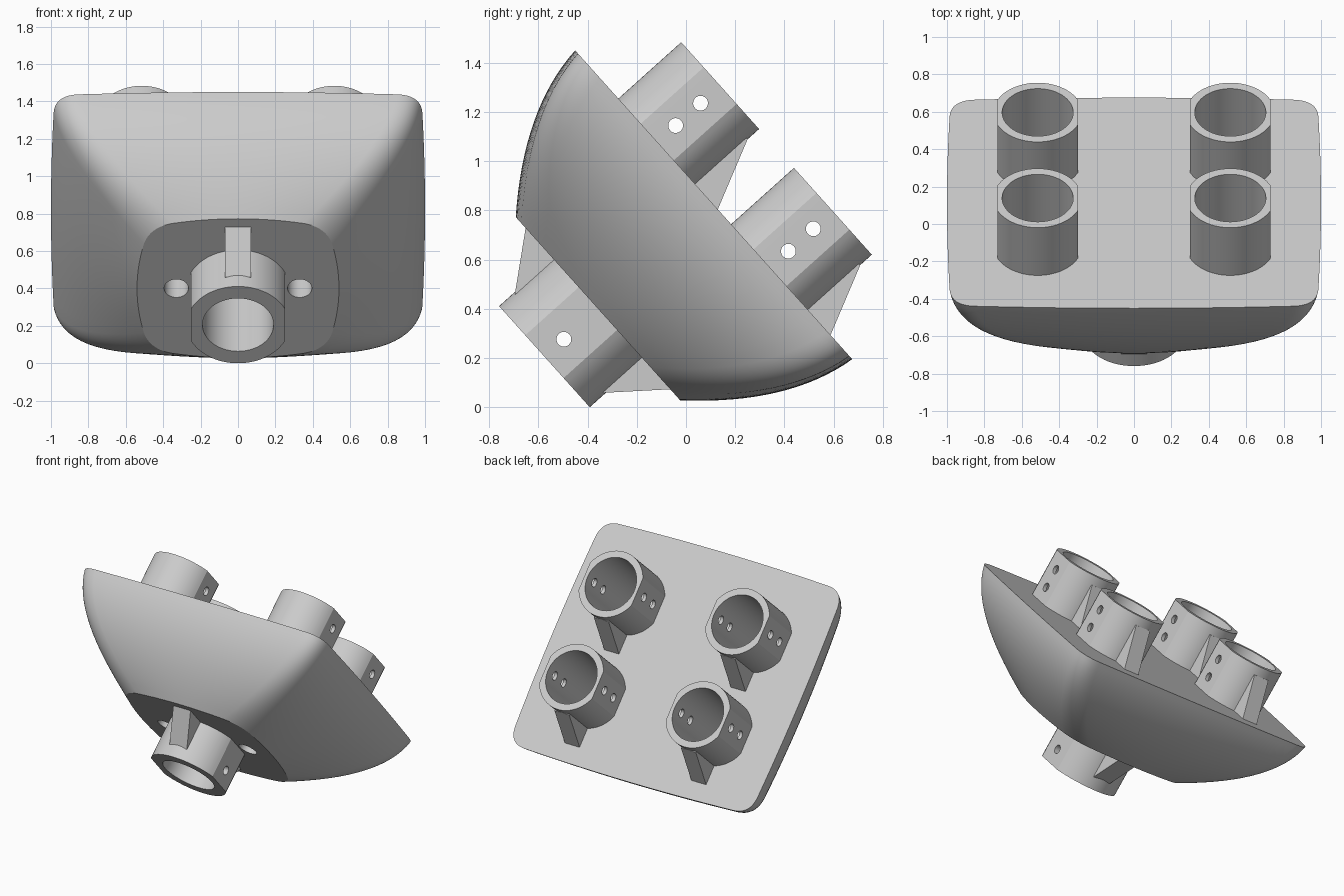
import bpy, bmesh, math
from mathutils import Matrix

cube = bpy.data.objects.get("Cube")
if cube:
    bpy.data.objects.remove(cube, do_unlink=True)

# Everything is modelled flat (plate on z = 0), then tilted by this frame
FRAME = Matrix.Translation((0, 0.1125, 0.8225)) @ Matrix.Rotation(math.radians(-48.1), 4, 'X')
DEPTH = 0.632          # hull depth below the plate
BORE = 0.19            # socket bore radius

grey = bpy.data.materials.new("plain grey")
grey.use_nodes = True
grey.diffuse_color = (0.6, 0.6, 0.6, 1)
bsdf = next(n for n in grey.node_tree.nodes if n.type == 'BSDF_PRINCIPLED')
bsdf.inputs["Base Color"].default_value = (0.6, 0.6, 0.6, 1)
bsdf.inputs["Roughness"].default_value = 0.7


def loft(name, rings):
    """Skin matching rings of points and cap both ends."""
    bm = bmesh.new()
    loops = [[bm.verts.new(p) for p in ring] for ring in rings]
    n = len(loops[0])
    for lo, hi in zip(loops, loops[1:]):
        for i in range(n):
            j = (i + 1) % n
            bm.faces.new((lo[i], lo[j], hi[j], hi[i]))
    bm.faces.new(loops[0])
    bm.faces.new(loops[-1])
    bmesh.ops.recalc_face_normals(bm, faces=bm.faces)
    mesh = bpy.data.meshes.new(name)
    bm.to_mesh(mesh)
    bm.free()
    mesh.materials.append(grey)
    obj = bpy.data.objects.new(name, mesh)
    bpy.context.collection.objects.link(obj)
    obj.matrix_world = FRAME
    return obj


def circle(r, flat=None, n=72):
    """Circle points, optionally clipped flat on both x sides."""
    flat = flat or r
    angles = [math.tau * i / n for i in range(n)]
    return [(max(-flat, min(flat, r * math.cos(a))), r * math.sin(a)) for a in angles]


def column(name, x, y, z0, z1, r, flat=None):
    return loft(name, [[(x + u, y + v, z) for u, v in circle(r, flat)] for z in (z0, z1)])


def cross_pin(x, y, z):
    return loft("cutter", [[(x + s, y + u, z + v) for u, v in circle(0.03, n=32)]
                           for s in (-0.4, 0.4)])


def rib(name, x, half, profile):
    return loft(name, [[(x + s, y, z) for y, z in profile] for s in (-half, half)])


def cut(obj, cutters):
    bpy.context.view_layer.objects.active = obj
    for c in cutters:
        c.hide_render = True
        mod = obj.modifiers.new("cut", 'BOOLEAN')
        mod.operation, mod.solver, mod.object = 'DIFFERENCE', 'EXACT', c
        bpy.ops.object.modifier_apply(modifier=mod.name)
        bpy.data.objects.remove(c, do_unlink=True)


def hull_ring(t):
    """Bulged, round-cornered rectangle at depth fraction t."""
    f = 0.2 * t + 0.8 * t * t
    a, b = 1.0 - 0.46 * f, 0.843 - 0.343 * f
    ba, bb, r = 0.02 + 0.05 * f, 0.022 + 0.038 * f, 0.13 - 0.01 * f
    cx, cy = a - ba, b - bb
    side = lambda y: (a - ba * (y / cy) ** 2, y)
    end = lambda x: (x, b - bb * (x / cx) ** 2)
    p, q = side(cy - r), end(cx - r)
    quarter = [side((cy - r) * i / 8) for i in range(8)]
    for i in range(15):
        s = i / 14
        w = ((1 - s) ** 2, 2 * s * (1 - s), s * s)
        quarter.append((w[0] * p[0] + w[1] * cx + w[2] * q[0],
                        w[0] * p[1] + w[1] * cy + w[2] * q[1]))
    quarter += [end((cx - r) * (1 - i / 8)) for i in range(1, 9)]
    half = quarter + [(-x, y) for x, y in reversed(quarter[:-1])]
    full = half + [(-x, -y) for x, y in half[1:-1]]
    return [(x, y, -DEPTH * t) for x, y in full]


parts = []

# Domed hull with sockets and two cable holes bored into it
hull = loft("hull", [hull_ring(i / 16) for i in range(17)])
back_spots = [(sx * 0.515, sy * 0.343) for sx in (-1, 1) for sy in (-1, 1)]
cut(hull, [column("cutter", x, y, -0.27, 0.5, BORE) for x, y in back_spots]
    + [column("cutter", 0, 0, -1.1, -0.35, BORE)]
    + [column("cutter", s * 0.33, 0, -0.8, -0.35, 0.065) for s in (-1, 1)])
parts.append(hull)

# Four back sockets, each with two cross pin holes and one lower rib
for x, y in back_spots:
    label = ("left" if x > 0 else "right") + ("_lower" if y > 0 else "_upper")
    tube = column("back_socket_" + label, x, y, -0.03, 0.343, 0.237, 0.215)
    cut(tube, [column("cutter", x, y, -0.2, 0.5, BORE),
               cross_pin(x, y, 0.1), cross_pin(x, y, 0.236)])
    brace = rib("back_rib_" + label, x, 0.06,
                [(y + 0.21, -0.02), (y + 0.368, -0.02), (y + 0.368, 0),
                 (y + 0.237, 0.28), (y + 0.21, 0.28)])
    parts += [tube, brace]

# Single front socket with one cross pin hole and a rib above and below
front = column("front_socket", 0, 0, -0.924, -0.6, 0.276, 0.25)
cut(front, [column("cutter", 0, 0, -1.1, -0.4, BORE), cross_pin(0, 0, -0.818)])
parts.append(front)
for s, label in ((-1, "upper"), (1, "lower")):
    parts.append(rib("front_rib_" + label, 0, 0.07,
                     [(s * 0.22, -0.61), (s * 0.44, -0.61), (s * 0.44, -DEPTH),
                      (s * 0.27, -0.843), (s * 0.22, -0.843)]))

# Smooth the curved walls, keep the rims crisp
bpy.ops.object.select_all(action='DESELECT')
for obj in parts:
    obj.select_set(True)
bpy.context.view_layer.objects.active = hull
bpy.ops.object.shade_smooth_by_angle(angle=math.radians(20))
